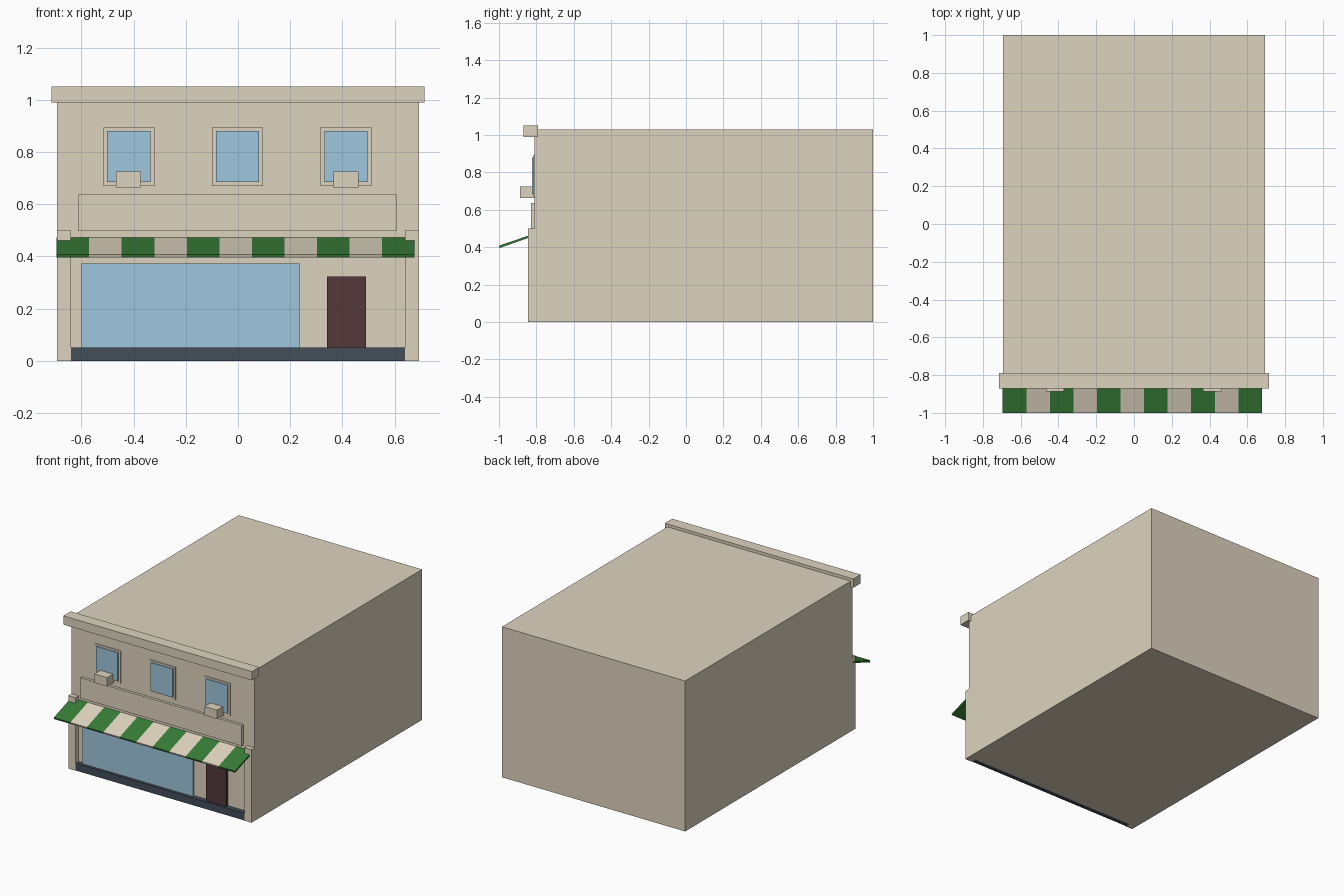
import bpy, bmesh

cube = bpy.data.objects.get("Cube")
if cube:
    bpy.data.objects.remove(cube, do_unlink=True)


def material(name, rgb):
    """Flat material from 0-255 display colour."""
    col = [((c / 255 + 0.055) / 1.055) ** 2.4 for c in rgb] + [1.0]
    m = bpy.data.materials.new(name)
    m.use_nodes = True
    m.diffuse_color = col
    m.node_tree.nodes["Principled BSDF"].inputs["Base Color"].default_value = col
    return m


STONE = material("warm_stone", (222, 212, 191))
GLASS = material("blue_glass", (158, 199, 221))
GREEN = material("awning_green", (55, 124, 55))
WOOD = material("dark_red_wood", (84, 57, 58))
SLATE = material("dark_slate", (67, 77, 89))


def new_object(name, bm, *mats):
    bmesh.ops.recalc_face_normals(bm, faces=bm.faces)
    mesh = bpy.data.meshes.new(name)
    bm.to_mesh(mesh)
    bm.free()
    for m in mats:
        mesh.materials.append(m)
    obj = bpy.data.objects.new(name, mesh)
    bpy.context.collection.objects.link(obj)
    return obj


def box(name, x, y, z, mat):
    """Box spanning the given (min, max) ranges."""
    bm = bmesh.new()
    bmesh.ops.create_cube(bm, size=1)
    for v in bm.verts:
        v.co = [r[0] if c < 0 else r[1] for c, r in zip(v.co, (x, y, z))]
    return new_object(name, bm, mat)


WALL = -0.81    # front wall plane
HALF = 0.694    # half width of the building

# Main block and cornice
box("building_body", (-HALF, HALF), (WALL, 1), (0, 1.03), STONE)
box("cornice", (-0.714, 0.714), (-0.87, -0.79), (0.99, 1.05), STONE)

# Shop front
box("right_pillar", (-HALF, -0.64), (-0.845, WALL), (0, 0.5), STONE)
box("left_pillar", (0.64, HALF), (-0.845, WALL), (0, 0.5), STONE)
box("base_plinth", (-0.64, 0.64), (-0.842, WALL), (0, 0.05), SLATE)
box("shop_window", (-0.6, 0.235), (-0.824, WALL), (0.05, 0.372), GLASS)
box("door", (0.34, 0.49), (-0.83, WALL), (0.05, 0.322), WOOD)
box("sign_board", (-0.612, 0.608), (-0.828, WALL), (0.497, 0.637), STONE)

# Upper windows
for label, x in (("right", -0.418), ("middle", -0.002), ("left", 0.414)):
    box(label + "_window_frame", (x - 0.098, x + 0.098), (-0.816, WALL),
        (0.67, 0.893), STONE)
    box(label + "_window_glass", (x - 0.083, x + 0.083), (-0.823, WALL),
        (0.685, 0.88), GLASS)

# Air conditioner boxes below the outer windows
for label, x in (("right", -0.419), ("left", 0.414)):
    box(label + "_air_conditioner", (x - 0.048, x + 0.048), (-0.887, WALL),
        (0.664, 0.725), STONE)

# Striped sloping awning: a thin profile swept across in equal strips
profile = [(-1, 0.408), (WALL, 0.473), (WALL, 0.461), (-0.996, 0.396)]
STRIPES, START, END = 11, -0.695, 0.677
bm = bmesh.new()
rings = []
for i in range(STRIPES + 1):
    x = START + (END - START) * i / STRIPES
    rings.append([bm.verts.new((x, y, z)) for y, z in profile])
for i, (a, b) in enumerate(zip(rings, rings[1:])):
    for k in range(4):
        n = (k + 1) % 4
        bm.faces.new((a[k], a[n], b[n], b[k])).material_index = i % 2
bm.faces.new(rings[0])
bm.faces.new(rings[-1])
new_object("striped_awning", bm, GREEN, STONE)
